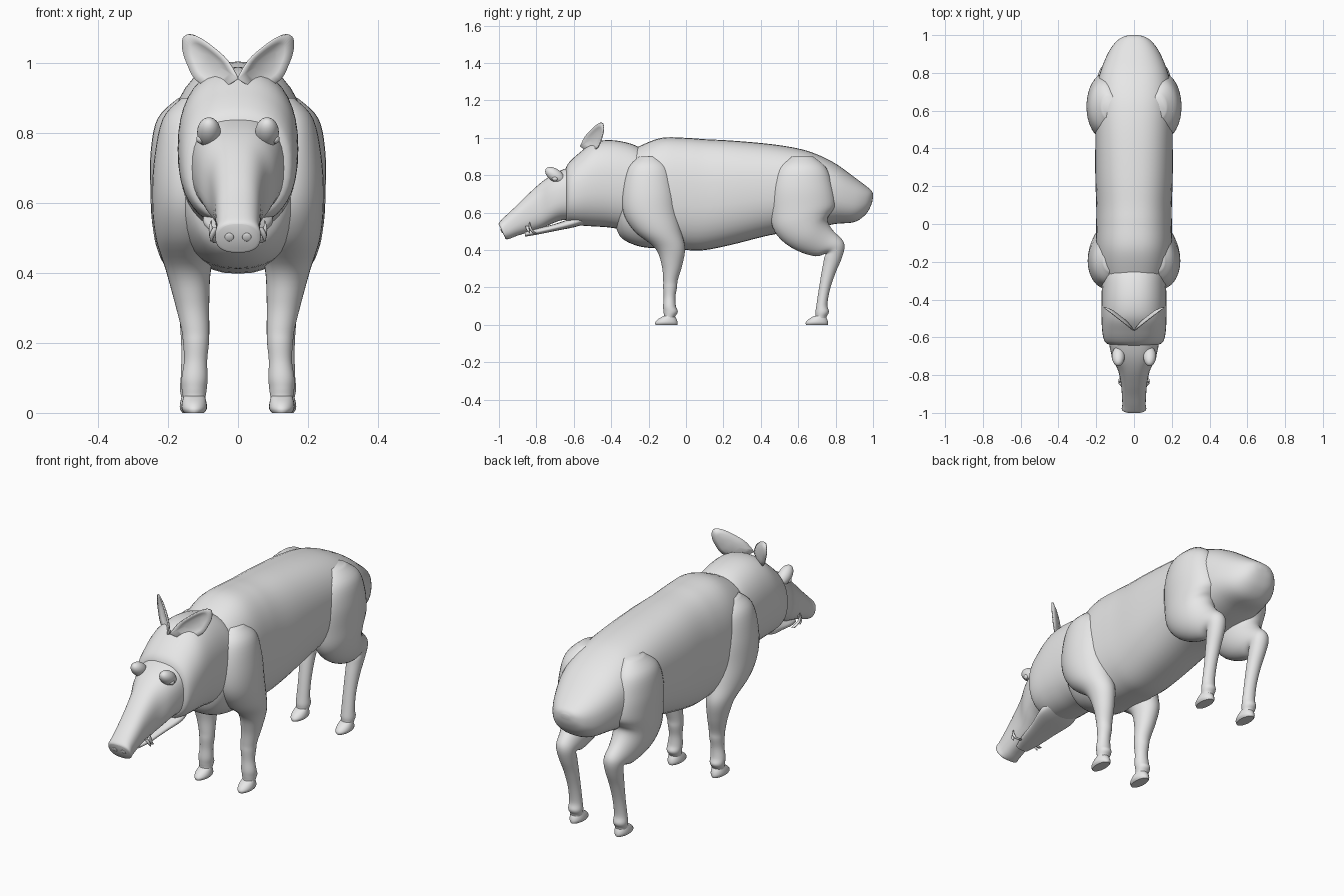
import bpy, bmesh, math
from mathutils import Vector

grey = bpy.data.materials.new("hide grey")
grey.diffuse_color = (0.8, 0.8, 0.8, 1)


def finish(name, bm, angle=50):
    bmesh.ops.recalc_face_normals(bm, faces=bm.faces)
    me = bpy.data.meshes.new(name)
    bm.to_mesh(me)
    bm.free()
    me.materials.append(grey)
    ob = bpy.data.objects.new(name, me)
    bpy.context.collection.objects.link(ob)
    bpy.ops.object.select_all(action='DESELECT')
    ob.select_set(True)
    bpy.context.view_layer.objects.active = ob
    bpy.ops.object.shade_smooth_by_angle(angle=math.radians(angle))
    return ob


def spline(rows, steps):
    """Catmull-Rom through rows of numbers."""
    out, n = [], len(rows)
    for i in range(n - 1):
        p0, p1, p2, p3 = (rows[max(0, min(n - 1, i + k))] for k in (-1, 0, 1, 2))
        for s in range(steps):
            t = s / steps
            out.append([0.5 * (2 * b + (c - a) * t + (2 * a - 5 * b + 4 * c - d) * t * t
                               + (3 * b - a - 3 * c + d) * t ** 3)
                        for a, b, c, d in zip(p0, p1, p2, p3)])
    return out + [list(rows[-1])]


def loft(name, rows, side=1, power=2.0, seg=32, steps=5):
    """Rows: centre x, y, z, half width, half depth, tilt (0 = level ring, 90 = upright)."""
    bm = bmesh.new()
    rings = []
    for x, y, z, rx, rv, tilt in spline(rows, steps):
        a, ring = math.radians(tilt), []
        for k in range(seg):
            t = 2 * math.pi * k / seg
            c, s = math.cos(t), math.sin(t)
            u = rx * math.copysign(abs(c) ** (2 / power), c)
            v = rv * math.copysign(abs(s) ** (2 / power), s)
            ring.append(bm.verts.new((side * (x + u), y + v * math.cos(a), z + v * math.sin(a))))
        rings.append(ring)
    for r, q in zip(rings, rings[1:]):
        for k in range(seg):
            bm.faces.new((r[k], r[(k + 1) % seg], q[(k + 1) % seg], q[k]))
    bm.faces.new(rings[0])
    bm.faces.new(rings[-1])
    return finish(name, bm)


def body(name, profile, power=2.0):
    """Profile: y, top z, bottom z, half width."""
    return loft(name, [(0, y, (t + b) / 2, w, (t - b) / 2, 90) for y, t, b, w in profile],
                power=power, seg=40)


def ball(name, loc, size, rot_x=0):
    bm = bmesh.new()
    bmesh.ops.create_uvsphere(bm, u_segments=24, v_segments=16, radius=1)
    bmesh.ops.scale(bm, vec=size, verts=bm.verts)
    ob = finish(name, bm)
    ob.location, ob.rotation_euler = loc, (rot_x, 0, 0)
    return ob


# Trunk from chest to rump
body("torso", [(-.38, .84, .54, .09), (-.345, .90, .465, .15), (-.25, .955, .42, .185),
               (-.13, 1.0, .408, .20), (0, 1.0, .40, .20), (.1, .993, .40, .20),
               (.25, .985, .43, .205), (.45, .967, .48, .205), (.6, .943, .50, .205),
               (.7, .912, .52, .20), (.8, .862, .54, .18), (.9, .79, .55, .14),
               (.96, .745, .59, .10), (.99, .72, .64, .06), (1.0, .70, .68, .02)], 2.4)
# Neck collar, stepping down to the face
body("neck", [(-.18, .90, .55, .14), (-.25, .95, .51, .165), (-.33, .978, .51, .17),
              (-.42, .988, .522, .172), (-.5, .972, .527, .172), (-.57, .92, .532, .168),
              (-.615, .88, .54, .158), (-.635, .855, .55, .14), (-.645, .83, .57, .10)], 2.3)
# Face and snout, ending in a tilted disc
loft("face", [(0, -.58, .71, .14, .15, 90), (0, -.66, .695, .127, .135, 90),
              (0, -.72, .67, .11, .13, 90), (0, -.78, .635, .083, .122, 90),
              (0, -.85, .592, .069, .098, 92), (0, -.91, .552, .064, .076, 95),
              (0, -.955, .52, .062, .06, 104), (0, -.978, .504, .065, .05, 112),
              (0, -.984, .501, .056, .042, 115)], power=2.5, seg=36)
# Lower jaw
body("lower_jaw", [(-.86, .50, .472, .035), (-.8, .515, .482, .055), (-.7, .54, .502, .075),
                   (-.6, .575, .522, .10), (-.54, .60, .54, .09)], 2.5)

for s, tag in ((1, "left"), (-1, "right")):
    # Brow, eye and nostril
    ball(f"brow_{tag}", (s * .083, -.70, .80), (.034, .06, .034), math.radians(-35))
    ball(f"eye_{tag}", (s * .107, -.70, .782), (.012, .016, .013))
    ball(f"nostril_{tag}", (s * .025, -.985, .502), (.013, .004, .013), math.radians(25))
    # Tusks
    loft(f"lower_tusk_{tag}", [(.062, -.80, .485, .009, .010, 0), (.074, -.825, .505, .008, .008, 0),
                               (.078, -.835, .53, .005, .006, 0), (.076, -.836, .55, .001, .001, 0)],
         s, seg=10, steps=3)
    loft(f"upper_tusk_{tag}", [(.062, -.85, .53, .009, .010, 0), (.073, -.845, .51, .008, .008, 0),
                               (.077, -.835, .49, .002, .002, 0)], s, seg=10, steps=3)

    # Ear: thin cupped leaf fanned from its mid line
    outline = [(.0, .955), (.03, 1.005), (.07, 1.042), (.11, 1.07), (.14, 1.081), (.157, 1.07),
               (.158, 1.035), (.145, .995), (.12, .95), (.06, .915)]
    bm = bmesh.new()
    edge = [r for r in spline(outline, 3)]
    loops = []
    for f in (1, .7, .4):
        loops.append([])
        for x, z in edge:
            px, pz = .09 + (x - .09) * f, 1.0 + (z - 1.0) * f
            cup = .018 * (1 - f * f)
            loops[-1].append(bm.verts.new((s * (px - .6 * cup), -.565 + .78 * px + .8 * cup, pz)))
    n = len(edge)
    for a, b in zip(loops, loops[1:]):
        for k in range(n):
            bm.faces.new((a[k], a[(k + 1) % n], b[(k + 1) % n], b[k]))
    bm.faces.new(loops[-1])
    ear = finish(f"ear_{tag}", bm)
    mod = ear.modifiers.new("thickness", 'SOLIDIFY')
    mod.thickness, mod.offset = .006, 0

    # Front leg from shoulder blade to pastern
    loft(f"front_leg_{tag}", [
        (.12, -.20, .90, .04, .05, 0), (.14, -.20, .84, .075, .11, 0),
        (.145, -.20, .72, .095, .14, 0), (.145, -.19, .60, .10, .145, 0),
        (.145, -.15, .50, .09, .125, 0), (.142, -.085, .41, .065, .08, 0),
        (.132, -.075, .32, .05, .055, 0), (.122, -.083, .24, .04, .039, 0),
        (.120, -.085, .20, .037, .037, 0), (.121, -.088, .15, .033, .031, 0),
        (.124, -.088, .10, .037, .034, 0), (.125, -.082, .07, .036, .038, 0),
        (.125, -.088, .045, .032, .030, 0), (.125, -.095, .03, .03, .035, 0)], s)
    # Hind leg from haunch over the hock to the pastern
    loft(f"hind_leg_{tag}", [
        (.13, .62, .90, .04, .06, 0), (.15, .62, .84, .08, .13, 0),
        (.155, .62, .74, .095, .165, 0), (.152, .625, .63, .098, .175, 5),
        (.150, .625, .55, .096, .16, 18), (.148, .665, .485, .085, .12, 40),
        (.142, .74, .435, .062, .083, 55), (.138, .795, .408, .048, .058, 30),
        (.135, .785, .355, .042, .047, 0), (.132, .762, .28, .036, .037, -5),
        (.13, .74, .19, .032, .030, 0), (.13, .727, .11, .033, .029, 0),
        (.13, .728, .07, .036, .036, 0), (.13, .722, .045, .032, .030, 0),
        (.13, .715, .03, .03, .035, 0)], s)
    # Hooves: flat toe wedges
    for leg, x, y in (("front", .125, -.105), ("hind", .13, .70)):
        loft(f"{leg}_hoof_{tag}", [(x, y, 0, .028, .058, 0), (x, y, .012, .036, .06, 0),
                                   (x, y + .005, .03, .035, .05, 0), (x, y + .014, .048, .03, .03, 0)],
             s, seg=24, steps=3)
